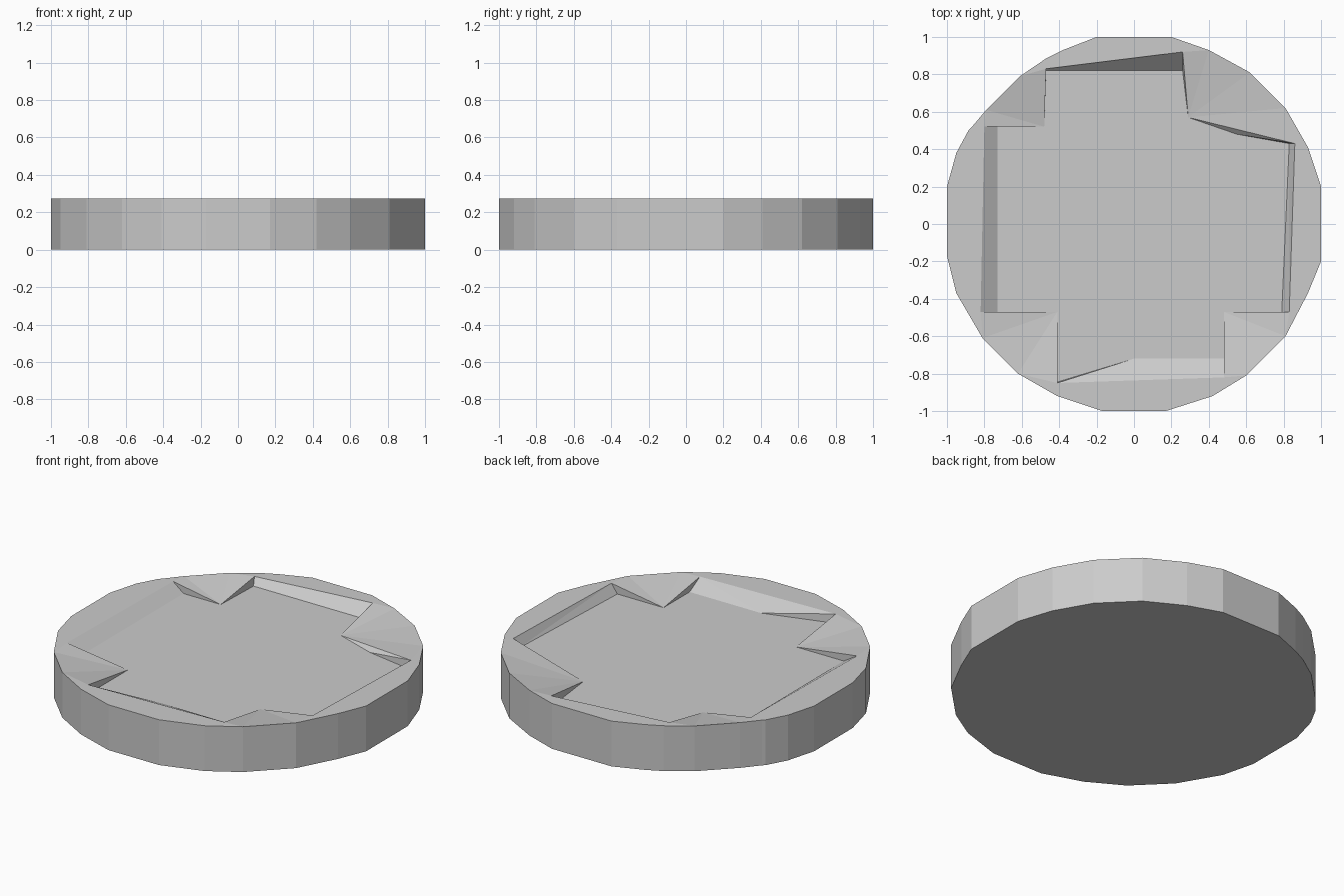
import bpy, bmesh
from mathutils import Vector
from mathutils.geometry import delaunay_2d_cdt

if "Cube" in bpy.data.objects:
    bpy.data.objects.remove(bpy.data.objects["Cube"])

RIM, FLOOR = 0.275, 0.22

# Slightly irregular round outline of the disc, counter-clockwise
outline = [(1, .2), (.93, .41), (.81, .62), (.62, .81), (.40, .93), (.2, 1), (-.2, 1),
           (-.38, .93), (-.47, .885), (-.61, .79), (-.79, .61), (-.87, .515),
           (-.885, .50), (-.95, .38), (-1, .2), (-1, -.17), (-.95, -.37),
           (-.81, -.61), (-.62, -.8), (-.41, -.92), (-.17, -1), (.17, -1),
           (.42, -.92), (.6, -.81), (.81, -.6), (.93, -.37), (1, -.2)]

# Cross-shaped recess: each arm has a sunken start corner, two rim points and floor points
arms = [((.48, -.47), (.83, -.47), (.86, .43), [(.79, -.47), (.83, .43), (.55, .48)]),
        ((.29, .57), (.26, .92), (-.47, .83), [(.26, .82), (-.47, .82)]),
        ((-.48, .52), (-.80, .52), (-.82, -.47), [(-.73, .52), (-.73, -.47)]),
        ((-.41, -.47), (-.41, -.85), (.48, -.82), [(-.41, -.845), (0, -.72), (.48, -.72)])]

bm = bmesh.new()


def add(p, z):
    return bm.verts.new((p[0], p[1], z))


# Side wall and underside
top = [add(p, RIM) for p in outline]
base = [add(p, 0) for p in outline]
n = len(outline)
for i in range(n):
    j = (i + 1) % n
    bm.faces.new((base[i], base[j], top[j], top[i]))
bm.faces.new(base[::-1])

# Recess verts
ring, floor, parts = [], [], []
for c, a, b, fl in arms:
    vc, va, vb = add(c, FLOOR), add(a, RIM), add(b, RIM)
    vf = [add(p, FLOOR) for p in fl]
    ring += [vc, va, vb]
    floor += [vc] + vf
    parts.append((vc, va, vb, vf))

# Recess walls and floor
for i, (vc, va, vb, vf) in enumerate(parts):
    nxt = parts[(i + 1) % 4][0]
    bm.faces.new((vc, vf[0], va))
    bm.faces.new([va] + vf + [vb])
    bm.faces.new((vb, vf[-1], nxt))
bm.faces.new(floor)

# Rim with sloping corner flaps, filled between the outline and the recess
src = top + ring
m = len(ring)
res = delaunay_2d_cdt([Vector(v.co.xy) for v in src], [],
                      [list(range(n)), list(range(n, n + m))], 1, 1e-5)
for face, orig in zip(res[2], res[5]):
    if 1 not in orig:
        bm.faces.new([src[res[3][k][0]] for k in face])

bmesh.ops.triangulate(bm, faces=[f for f in bm.faces if len(f.verts) > 4])
bmesh.ops.recalc_face_normals(bm, faces=bm.faces[:])
mesh = bpy.data.meshes.new("recessed_disc")
bm.to_mesh(mesh)
bm.free()
bpy.context.collection.objects.link(bpy.data.objects.new("recessed_disc", mesh))
